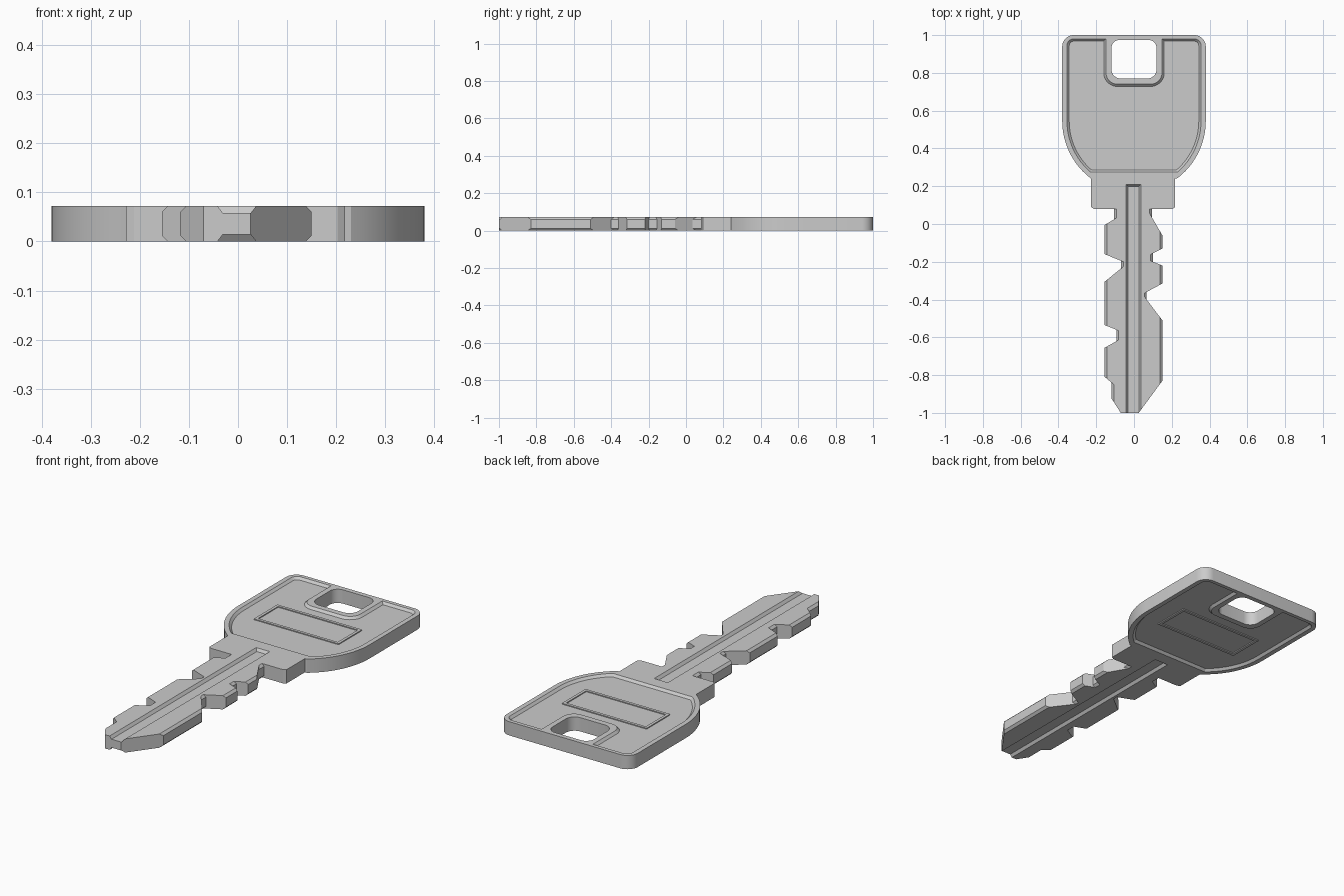
import bpy, bmesh, math
from mathutils import Vector

if "Cube" in bpy.data.objects:
    bpy.data.objects.remove(bpy.data.objects["Cube"])

T = 0.072  # key thickness


def arc(cx, cy, r, a0, a1, n=8):
    return [(cx + r * math.cos(math.radians(a0 + (a1 - a0) * i / n)),
             cy + r * math.sin(math.radians(a0 + (a1 - a0) * i / n))) for i in range(n + 1)]


def inset(pts, d):
    # mitred inward offset of a counter-clockwise outline
    out = []
    for i, p in enumerate(pts):
        a, b, c = Vector(pts[i - 1]), Vector(p), Vector(pts[(i + 1) % len(pts)])
        u, v = (b - a).normalized(), (c - b).normalized()
        n1, n2 = Vector((-u.y, u.x)), Vector((-v.y, v.x))
        q = b + (n1 + n2) * d / (1 + n1.dot(n2))
        out.append((q.x, q.y))
    return out


def loft(name, rings, flip=False, closed=False):
    # rings: list of (outline, z); flip mirrors to the other face of the key
    bm = bmesh.new()
    vr = [[bm.verts.new((x, y, T - z if flip else z)) for x, y in pts] for pts, z in rings]
    n = len(vr[0])
    pairs = list(zip(vr, vr[1:])) + ([(vr[-1], vr[0])] if closed else [])
    for a, b in pairs:
        for i in range(n):
            j = (i + 1) % n
            bm.faces.new((a[i], a[j], b[j], b[i]))
    if not closed:
        bm.faces.new(vr[0])
        bm.faces.new(vr[-1])
    bmesh.ops.recalc_face_normals(bm, faces=bm.faces)
    me = bpy.data.meshes.new(name)
    bm.to_mesh(me)
    bm.free()
    ob = bpy.data.objects.new(name, me)
    bpy.context.collection.objects.link(ob)
    return ob


def cut(body, cutter):
    cutter.hide_render = True
    m = body.modifiers.new("cut", 'BOOLEAN')
    m.operation, m.solver, m.object = 'DIFFERENCE', 'EXACT', cutter
    bpy.context.view_layer.objects.active = body
    bpy.ops.object.modifier_apply(modifier=m.name)
    bpy.data.objects.remove(cutter)


# Key outline, counter-clockwise: left teeth, tip, right teeth, collar, bow
left = [(-.228, .09), (-.212, .08), (-.105, .08), (-.105, .025), (-.155, -.005), (-.155, -.16),
        (-.068, -.195), (-.068, -.235), (-.155, -.305), (-.155, -.535), (-.093, -.56),
        (-.093, -.62), (-.155, -.655), (-.155, -.81), (-.118, -.84), (-.118, -.925), (-.07, -1)]
right = [(.025, -1), (.15, -.83), (.15, -.51), (.067, -.40), (.067, -.36), (.15, -.315),
         (.15, -.22), (.1, -.2), (.1, -.155), (.15, -.13), (.15, -.06), (.095, .035),
         (.095, .08), (.203, .08), (.218, .09), (.218, .24)]
bow = (arc(0, .545, .38, -52.7, 0, 12) + arc(.32, .94, .06, 0, 90)
       + arc(-.32, .94, .06, 90, 180) + arc(0, .545, .38, 180, 232.7, 12) + [(-.228, .24)])
outline = left + right + bow

# Chamfered outline: upright tooth edges slide inwards along their sloping neighbours
slim = []
for i, (x, y) in enumerate(outline):
    near = [outline[i - 1], outline[(i + 1) % len(outline)]]
    slopes = [q for q in near if abs(q[0] - x) > 1e-4]
    if abs(x) < .2 and y < .1 and len(slopes) == 1:
        qx, qy = slopes[0]
        dx = -math.copysign(.012, x)
        slim.append((x + dx, y + dx * (qy - y) / (qx - x)))
    else:
        slim.append((x, y))
key = loft("key_body", [(slim, 0), (outline, .012), (outline, T - .012), (slim, T)])

# Hole for the key ring
hole = (arc(-.07, .82, .05, 180, 270) + arc(.07, .82, .05, 270, 360)
        + arc(.075, .93, .045, 0, 90) + arc(-.075, .93, .045, 90, 180))
cut(key, loft("hole_cutter", [(hole, -.1), (hole, .2)]))

# Sunken panel of the bow, leaving a rim round the edge and round the hole
panel = (arc(0, .545, .355, -49.5, 0, 12) + arc(.32, .945, .035, 0, 90, 6)
         + [(.148, .98)] + arc(.088, .80, .06, 0, -90) + arc(-.088, .80, .06, -90, -180)
         + [(-.148, .98)] + arc(-.32, .945, .035, 90, 180, 6)
         + arc(0, .545, .355, 180, 229.5, 12))
groove = [(-.042, -1.1), (.037, -1.1), (.037, .21), (-.042, .21)]
plate = [(-.245, .48), (.245, .48), (.245, .675), (-.245, .675)]
for flip, side in ((False, "top"), (True, "bottom")):
    cut(key, loft("panel_cutter", [(inset(panel, .012), T - .012), (panel, T), (panel, .1)], flip))
    # Long groove down the blade
    cut(key, loft("groove_cutter", [(inset(groove, .011), T - .014), (groove, T), (groove, .1)], flip))
    # Thin raised frame in the panel
    loft("label_frame_" + side, [(plate, T - .014), (plate, T - .007), (inset(plate, .015), T - .007),
                                 (inset(plate, .015), T - .014)], flip, True)

# Smooth the rounded edges only
bpy.ops.object.select_all(action='DESELECT')
key.select_set(True)
bpy.context.view_layer.objects.active = key
bpy.ops.object.shade_smooth_by_angle(angle=math.radians(20))
